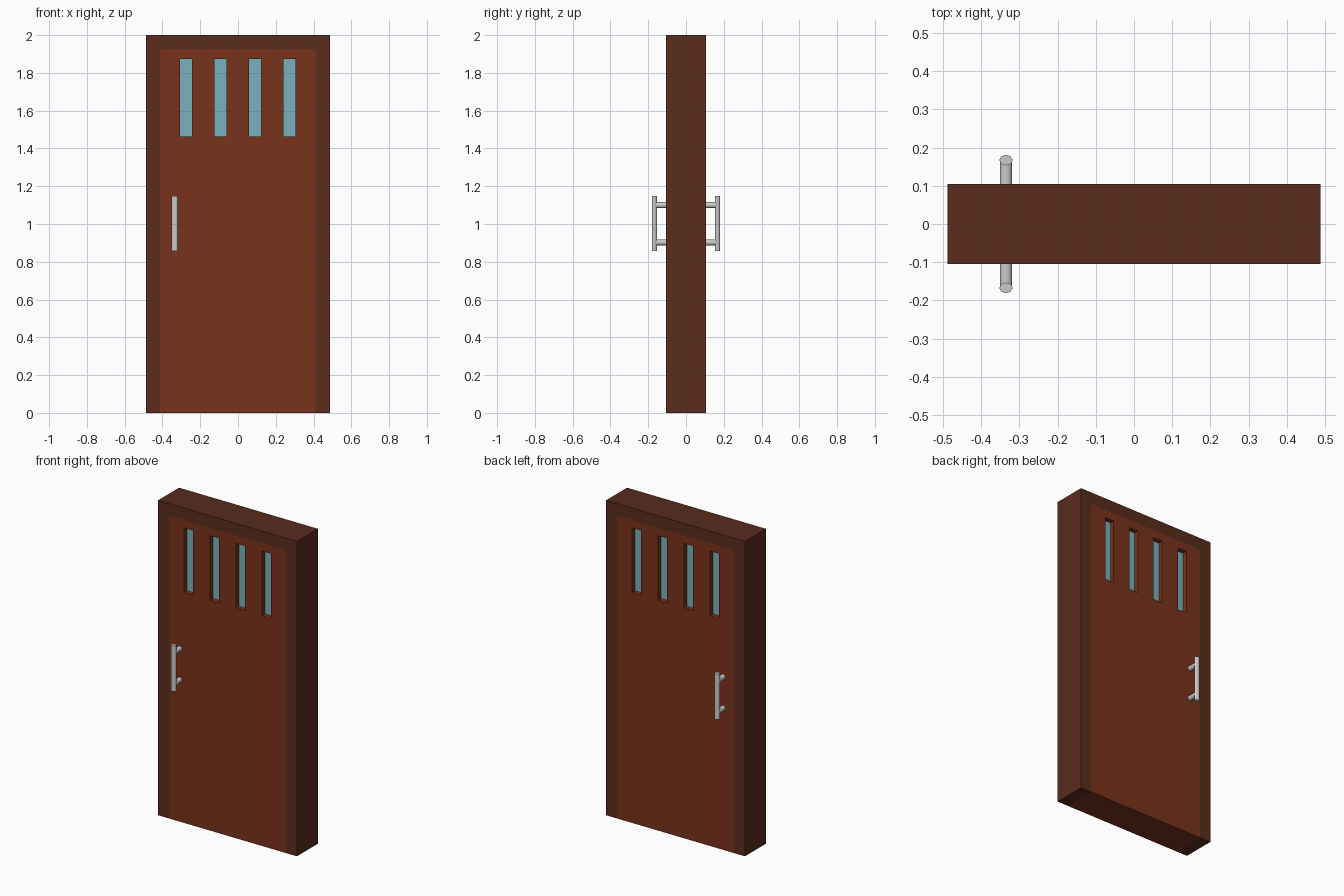
import bpy, bmesh, math
from mathutils import Matrix, Vector

if "Cube" in bpy.data.objects:
    bpy.data.objects.remove(bpy.data.objects["Cube"])


def material(name, rgb):
    m = bpy.data.materials.new(name)
    m.diffuse_color = (*rgb, 1)
    m.use_nodes = True
    m.node_tree.nodes["Principled BSDF"].inputs["Base Color"].default_value = m.diffuse_color
    return m


def make_object(name, bm, mat=None):
    bmesh.ops.recalc_face_normals(bm, faces=bm.faces)
    me = bpy.data.meshes.new(name)
    bm.to_mesh(me)
    bm.free()
    ob = bpy.data.objects.new(name, me)
    bpy.context.collection.objects.link(ob)
    if mat:
        me.materials.append(mat)
    return ob


def add_box(bm, center, size):
    bmesh.ops.create_cube(bm, size=1, matrix=Matrix.Translation(center)
                          @ Matrix.Diagonal((*size, 1)))


def add_rod(bm, center, radii, length, along_y=False):
    rot = Matrix.Rotation(math.pi / 2, 4, 'X') if along_y else Matrix()
    bmesh.ops.create_cone(bm, cap_ends=True, segments=16, radius1=1, radius2=1, depth=1,
                          matrix=Matrix.Translation(center) @ rot
                          @ Matrix.Diagonal((*radii, length, 1)))


dark_wood = material("dark_wood", (0.10, 0.025, 0.012))
red_wood = material("red_wood", (0.19, 0.032, 0.012))
blue_glass = material("blue_glass", (0.19, 0.44, 0.52))

DEPTH = 0.21          # frame and door thickness
W, H = 0.488, 2.0     # outer half width and height
IW, IH = 0.412, 1.924   # opening half width and height
WIN_X = (-0.275, -0.092, 0.091, 0.273)
WIN_Z, WIN_W, WIN_H = 1.668, 0.064, 0.41

# Door frame: upside-down U profile extruded in y
bm = bmesh.new()
profile = [(-W, 0), (-W, H), (W, H), (W, 0), (IW, 0), (IW, IH), (-IW, IH), (-IW, 0)]
face = bm.faces.new([bm.verts.new((x, -DEPTH / 2, z)) for x, z in profile])
ext = bmesh.ops.extrude_face_region(bm, geom=[face])
bmesh.ops.translate(bm, vec=Vector((0, DEPTH, 0)),
                    verts=[v for v in ext["geom"] if isinstance(v, bmesh.types.BMVert)])
make_object("door_frame", bm, dark_wood)

# Door panel, flush with the frame, with four window slots cut through
bm = bmesh.new()
add_box(bm, (0, 0, IH / 2), (2 * IW, DEPTH, IH))
panel = make_object("door_panel", bm, red_wood)

bm = bmesh.new()
for x in WIN_X:
    add_box(bm, (x, 0, WIN_Z), (WIN_W, DEPTH * 2, WIN_H))
cutter = make_object("window_cutter", bm)
cutter.hide_render = True
cutter.hide_viewport = True
cut = panel.modifiers.new("window_slots", 'BOOLEAN')
cut.operation = 'DIFFERENCE'
cut.solver = 'EXACT'
cut.object = cutter

# Glass set back inside the slots
for i, x in enumerate(WIN_X):
    bm = bmesh.new()
    add_box(bm, (x, 0, WIN_Z), (WIN_W, 0.15, WIN_H))
    make_object(f"window_glass_{i + 1}", bm, blue_glass)

# Pull handles on both sides: upright bar on two standoffs
for name, s in (("front_handle", -1), ("back_handle", 1)):
    bm = bmesh.new()
    add_rod(bm, (-0.335, s * 0.167, 1.002), (0.017, 0.0135), 0.29)
    for z in (0.902, 1.1):
        add_rod(bm, (-0.335, s * 0.132, z), (0.016, 0.016), 0.07, along_y=True)
    make_object(name, bm)
